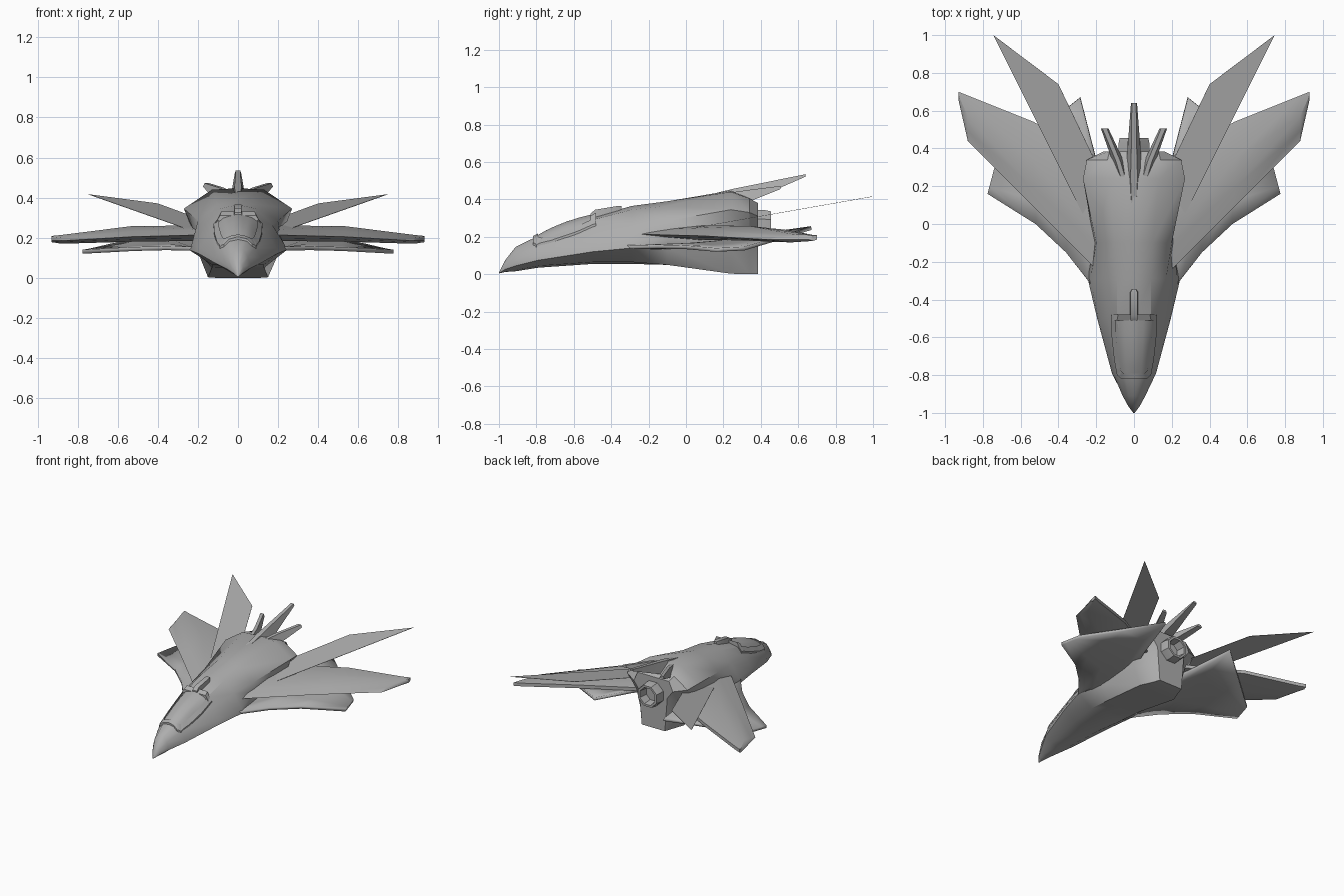
import bpy, bmesh, math
from mathutils import Vector
from mathutils.bvhtree import BVHTree

if "Cube" in bpy.data.objects:
    bpy.data.objects.remove(bpy.data.objects["Cube"])

grey = bpy.data.materials.new("dark_grey")
grey.diffuse_color = (.42, .42, .42, 1)
grey.use_nodes = True
grey.node_tree.nodes["Principled BSDF"].inputs["Base Color"].default_value = grey.diffuse_color


def finish(name, bm, mirror=False, thick=0.0, angle=35):
    bmesh.ops.recalc_face_normals(bm, faces=bm.faces)
    me = bpy.data.meshes.new(name)
    bm.to_mesh(me)
    bm.free()
    me.materials.append(grey)
    ob = bpy.data.objects.new(name, me)
    bpy.context.collection.objects.link(ob)
    bpy.ops.object.select_all(action='DESELECT')
    ob.select_set(True)
    bpy.context.view_layer.objects.active = ob
    if angle:
        bpy.ops.object.shade_smooth_by_angle(angle=math.radians(angle))
    if thick:
        m = ob.modifiers.new("thickness", 'SOLIDIFY')
        m.thickness, m.offset = thick, 0
    if mirror:
        ob.modifiers.new("mirror", 'MIRROR').use_mirror_merge = False
    return ob


def loft(sections, closed=True, caps=True):
    """Skin rings of points that all have the same count."""
    bm = bmesh.new()
    rings = [[bm.verts.new(p) for p in s] for s in sections]
    n = len(rings[0])
    for a, b in zip(rings, rings[1:]):
        for i in range(n if closed else n - 1):
            j = (i + 1) % n
            bm.faces.new((a[i], a[j], b[j], b[i]))
    if caps:
        bm.faces.new(rings[0])
        bm.faces.new(rings[-1])
    return bm


# Fuselage: half sections from top centre to bottom centre
nose = [(0, .147), (.028, .138), (.05, .105), (.06, .065), (.056, .045), (.03, .022), (0, .016)]
stations = [
    (-1.0, [(x * .06, .004 + z * .04) for x, z in nose]),
    (-.965, [(x * .5, .004 + z * .5) for x, z in nose]),
    (-.91, nose),
    (-.79, [(0, .205), (.05, .195), (.09, .155), (.112, .10), (.117, .075), (.06, .045), (0, .035)]),
    (-.50, [(0, .305), (.09, .29), (.14, .23), (.19, .15), (.195, .12), (.10, .065), (0, .055)]),
    (-.29, [(0, .365), (.09, .345), (.17, .265), (.23, .17), (.245, .14), (.13, .065), (0, .055)]),
    (-.10, [(0, .39), (.10, .365), (.20, .285), (.21, .21), (.21, .14), (.13, .05), (0, .05)]),
    (.24, [(0, .447), (.13, .44), (.27, .345), (.22, .22), (.20, .13), (.15, .003), (0, .003)]),
    (.34, [(0, .405), (.14, .405), (.25, .33), (.17, .23), (.14, .12), (.11, 0), (0, 0)]),
    (.385, [(0, .38), (.13, .38), (.16, .31), (.115, .25), (.105, .12), (.095, 0), (0, 0)]),
]
rings = []
for y, half in stations:
    rings.append([(x, y, z) for x, z in half] + [(-x, y, z) for x, z in half[-2:0:-1]])
body = loft(rings)
bmesh.ops.recalc_face_normals(body, faces=body.faces)
tree = BVHTree.FromBMesh(body)
finish("fuselage", body)


def top_z(x, y):
    return tree.ray_cast(Vector((x, y, 2)), Vector((0, 0, -1)))[0].z


# Canopy glass: arched sections
arch = []
for y, hw, rise in [(-.80, .07, .002), (-.75, .08, .012), (-.70, .088, .018), (-.64, .093, .021),
                    (-.58, .096, .02), (-.49, .1, .012)]:
    row = []
    for i in range(9):
        x = hw * (i / 4 - 1)
        row.append((x, y, top_z(x, y) + rise * (1 - (x / hw) ** 2) + .003))
    arch.append(row)
finish("canopy_glass", loft(arch, closed=False, caps=False), angle=50)

# Canopy frame: raised band draped over the fuselage
keys = [((.122, -.48), (.097, -.485)), ((.118, -.60), (.094, -.60)), ((.105, -.72), (.082, -.715)),
        ((.09, -.80), (.07, -.775)), ((.07, -.818), (.055, -.792))]
keys += [((-a[0], a[1]), (-b[0], b[1])) for a, b in reversed(keys)]
band = []
for (o0, i0), (o1, i1) in zip(keys, keys[1:]):
    for k in range(6):
        o = Vector(o0).lerp(Vector(o1), k / 6)
        i = Vector(i0).lerp(Vector(i1), k / 6)
        zo, zi = top_z(*o), top_z(*i)
        band.append([(*o, zo - .02), (*o, zo + .013), (*i, zi + .013), (*i, zi - .02)])
o, i = keys[-1]
zo, zi = top_z(*o), top_z(*i)
band.append([(*o, zo - .02), (*o, zo + .013), (*i, zi + .013), (*i, zi - .02)])
finish("canopy_frame", loft(band))


def box_rings(rows):
    """Four-sided rings from (y, x0, x1, z0, z1, top width factor)."""
    out = []
    for y, x0, x1, z0, z1, f in rows:
        c, h = (x0 + x1) / 2, (x1 - x0) / 2 * f
        out.append([(x0, y, z0), (x1, y, z0), (c + h, y, z1), (c - h, y, z1)])
    return out


# Canopy rear step and spine
finish("canopy_rear_bar", loft(box_rings([(-.51, -.12, .12, .26, .312, .75),
                                          (-.48, -.12, .12, .26, .33, .7)])))
finish("canopy_spine", loft(box_rings([(-.51, -.022, .022, .29, .325, .8),
                                       (-.485, -.022, .022, .29, .345, .8),
                                       (-.36, -.022, .022, .33, .366, .8),
                                       (-.345, -.012, .012, .33, .364, .8)])))

# Dorsal spikes
finish("centre_spike", loft(box_rings([(.08, -.03, .03, .37, .415, .4),
                                       (.25, -.046, .046, .39, .456, .4),
                                       (.35, -.038, .038, .395, .476, .4),
                                       (.64, -.016, .016, .522, .535, .7)])))
finish("side_spike", loft(box_rings([(.24, .028, .085, .38, .437, .4),
                                     (.33, .053, .113, .385, .450, .4),
                                     (.505, .135, .175, .455, .472, .6)])), mirror=True)

# Main wings: thick swept sections (x, front y, rear y, front z, top, bottom, rear z)
wing = []
for x, y0, y1, zf, zt, zb, zr in [(.15, -.29, .33, .215, .262, .185, .225),
                                  (.53, .09, .54, .205, .258, .18, .225),
                                  (.88, .44, .68, .185, .214, .17, .198),
                                  (.93, .66, .70, .185, .206, .178, .197)]:
    d = y1 - y0
    wing.append([(x, y0, zf), (x, y0 + d * .22, zf * .5 + zt * .5), (x, y0 + d * .55, zt),
                 (x, y1, zr + .012), (x, y1, zr - .012),
                 (x, y0 + d * .5, zb), (x, y0 + d * .2, zf * .5 + zb * .5)])
finish("main_wing", loft(wing), mirror=True)

# Lower wings: twisted plates from curved leading edge to straight trailing edge
lead = [(.20, -.36, .145), (.25, -.29, .146), (.36, -.15, .148), (.52, 0, .144), (.775, .16, .13)]
trail = [(.15, .20, .17), (.20, .34, .20), (.285, .67, .247), (.51, .49, .19), (.735, .31, .137)]
sags = [.02, .02, .02, .012, 0]
plate = [[Vector(a).lerp(Vector(b), t) - Vector((0, 0, s * math.sin(math.pi * t)))
          for t in (0, .25, .5, .75, 1)] for a, b, s in zip(lead, trail, sags)]
finish("lower_wing", loft(plate, closed=False, caps=False), mirror=True, thick=.02)

# Upper tail fins: thin flat sheets on one slanted plane
fin = bmesh.new()
fin.faces.new([fin.verts.new((x, y, .24 + .176 * y)) for x, y in
               [(.18, -.13), (.745, 1.0), (.40, .74), (.18, .28)]])
finish("tail_fin", fin, mirror=True, thick=.002, angle=0)

# Engine nozzle: hollow eight-sided tube
tube = []
for r, y in [(.09, .33), (.09, .42), (.082, .455), (.066, .455), (.058, .39)]:
    tube.append([(r * math.cos(a), y, .26 + r * math.sin(a))
                 for a in [math.pi / 8 + k * math.pi / 4 for k in range(8)]])
finish("engine_nozzle", loft(tube), angle=25)
